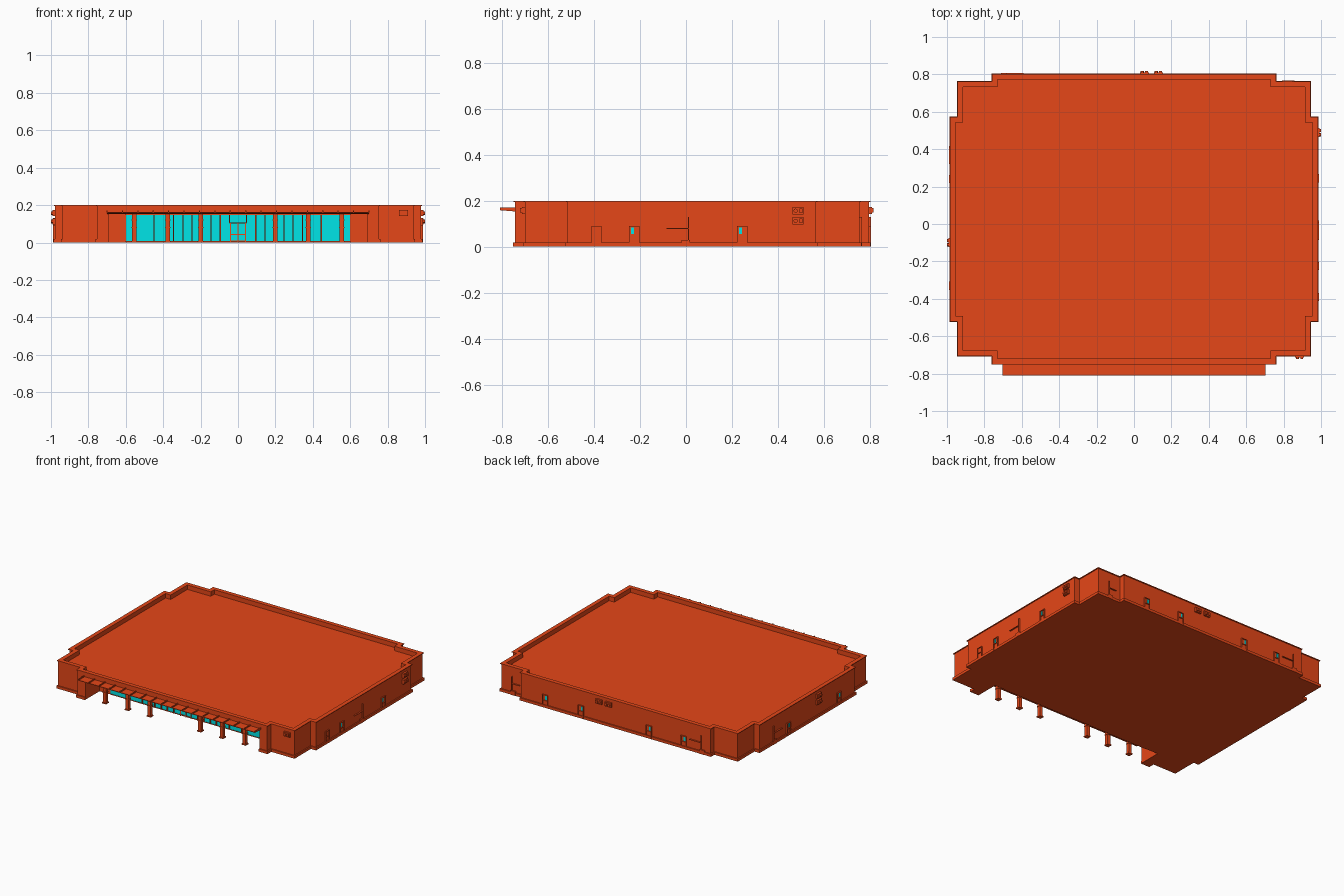
import bpy, bmesh
from math import radians
from mathutils import Matrix

cube = bpy.data.objects.get("Cube")
if cube:
    bpy.data.objects.remove(cube, do_unlink=True)


def material(name, color):
    m = bpy.data.materials.new(name)
    m.use_nodes = True
    m.diffuse_color = color
    m.node_tree.nodes["Principled BSDF"].inputs["Base Color"].default_value = color
    return m


BRICK = material("brick orange", (0.79, 0.063, 0.009, 1))
GLASS = material("cyan glass", (0, 0.8, 0.82, 1))
PORCH_X, PORCH_Y, PORCH_TOP, ROOF = 0.69, -0.585, 0.155, 0.168


def finish(name, bm, mat):
    bmesh.ops.recalc_face_normals(bm, faces=bm.faces)
    mesh = bpy.data.meshes.new(name)
    bm.to_mesh(mesh)
    bm.free()
    mesh.materials.append(mat)
    obj = bpy.data.objects.new(name, mesh)
    bpy.context.collection.objects.link(obj)
    return obj


def box(name, x, y, z, mat=BRICK):
    """Box from (min, max) pairs."""
    bm = bmesh.new()
    bmesh.ops.create_cube(bm, size=1)
    for v in bm.verts:
        v.co = [pair[c > 0] for pair, c in zip((x, y, z), v.co)]
    return finish(name, bm, mat)


def plan(d=0, porch=False):
    """Stepped outline grown by d, with the entrance recess if wanted."""
    a, b, c = 0.753 + d, 0.938 + d, 0.979 + d
    front = [(a, -0.744 - d), (a, -0.701 - d), (b, -0.701 - d), (b, -0.516 - d), (c, -0.516 - d)]
    back = [(c, 0.566 + d), (b, 0.566 + d), (b, 0.756 + d), (a, 0.756 + d), (a, 0.796 + d)]
    half = front + back
    if porch:
        half = [(PORCH_X, PORCH_Y), (PORCH_X, -0.744 - d)] + half
    return half + [(-x, y) for x, y in reversed(half)]


def prism(name, outline, z0, z1, mat=BRICK):
    bm = bmesh.new()
    low = [bm.verts.new((x, y, z0)) for x, y in outline]
    high = [bm.verts.new((x, y, z1)) for x, y in outline]
    bm.faces.new(low)
    bm.faces.new(high)
    for i in range(len(low)):
        bm.faces.new((low[i - 1], low[i], high[i], high[i - 1]))
    return finish(name, bm, mat)


def ring(name, outer, inner, z0, z1):
    bm = bmesh.new()
    loops = [[bm.verts.new((x, y, z)) for x, y in pts]
             for pts, z in ((outer, z0), (outer, z1), (inner, z1), (inner, z0))]
    for k in range(4):
        p, q = loops[k - 1], loops[k]
        for i in range(len(p)):
            bm.faces.new((p[i - 1], p[i], q[i], q[i - 1]))
    return finish(name, bm, BRICK)


# Building shell
prism("base_skirt", plan(0.008, True), 0, 0.019)
prism("walls", plan(0, True), 0.019, PORCH_TOP)
prism("roof_slab", plan(-0.01), PORCH_TOP, ROOF)
ring("parapet", plan(), plan(-0.024), PORCH_TOP, 0.195)
ring("coping", plan(0.006), plan(-0.024), 0.195, 0.2)
box("porch_soffit", (-PORCH_X, PORCH_X), (-0.744, PORCH_Y), (PORCH_TOP - 0.002, PORCH_TOP))

# Canopy with a tapered underside and seam ribs
bm = bmesh.new()
bmesh.ops.create_cube(bm, size=1)
for v in bm.verts:
    tip, top = v.co.y < 0, v.co.z > 0
    v.co = (1.4 * v.co.x, -0.81 if tip else -0.738, 0.163 if top else (0.159 if tip else 0.153))
finish("canopy", bm, BRICK)
for i in range(18):
    x = -0.7 + i * 1.4 / 17
    box("canopy_rib", (x - 0.003, x + 0.003), (-0.81, -0.744), (0.16, 0.171))

# Storefront glazing, mullions and entrance
gy = PORCH_Y - 0.005
box("storefront_glass", (-0.6, 0.6), (gy, PORCH_Y), (0.008, 0.15), GLASS)
for x in [-0.45, 0.445] + [s * (0.045 + 0.05 * i) for s in (-1, 1) for i in range(7)]:
    bottom = 0.105 if abs(x) < 0.05 else 0.006
    box("mullion", (x - 0.003, x + 0.003), (gy - 0.009, gy), (bottom, 0.15))
for z in (0.006, 0.15):
    box("storefront_rail", (-0.602, 0.602), (gy - 0.004, gy), (z - 0.002, z + 0.002))
for x in (-0.041, 0, 0.041):
    box("entrance_stile", (x - 0.003, x + 0.003), (gy - 0.004, gy), (0, 0.102))
for z in (0.008, 0.042):
    box("entrance_rail", (-0.044, 0.044), (gy - 0.004, gy), (z - 0.003, z + 0.003))
box("entrance_lintel", (-0.046, 0.046), (gy - 0.012, gy), (0.101, 0.107))

# Porch columns with foot plates and bands
for side in (-1, 1):
    for x in (0.2, 0.375, 0.555):
        for part, r, z in (("column", 0.012, (0, PORCH_TOP)), ("column_foot", 0.016, (0, 0.008)),
                           ("column_band", 0.015, (0.077, 0.083)), ("column_cap", 0.015, (0.117, 0.124))):
            cx = side * x
            box(part, (cx - r, cx + r), (-0.712 - r, -0.712 + r), z)

# Wall fittings: each wall has an axis, an outward sign and a distance
WALLS = {"right": (0, 1, 0.979), "left": (0, -1, 0.979), "back": (1, 1, 0.796),
         "back_corner": (1, 1, 0.756), "front_corner": (1, -1, 0.701)}


def fitting(name, wall, along, z, depth, mat=BRICK):
    axis, sign, dist = WALLS[wall]
    out = tuple(sorted((sign * (dist - 0.002), sign * (dist + depth))))
    x, y = (out, along) if axis == 0 else (along, out)
    box(name, x, y, z, mat)


def fan(wall, along, z, depth):
    axis, sign, dist = WALLS[wall]
    mid = sign * (dist + depth / 2)
    turn = Matrix.Rotation(radians(90), 4, "Y" if axis == 0 else "X")
    spot = (mid, along, z) if axis == 0 else (along, mid, z)
    bm = bmesh.new()
    bmesh.ops.create_cone(bm, cap_ends=True, segments=12, radius1=0.009, radius2=0.009,
                          depth=depth, matrix=Matrix.Translation(spot) @ turn)
    finish("cooling_fan", bm, BRICK)


def door(wall, c, window=True):
    for side in (-1, 1):
        edge = c + side * 0.02
        fitting("door_jamb", wall, (edge - 0.002, edge + 0.002), (0, 0.09), 0.009)
    for name, z in (("door_head", 0.089), ("door_rail", 0.05)):
        fitting(name, wall, (c - 0.022, c + 0.022), (z - 0.002, z + 0.002), 0.009)
    fitting("door_leaf", wall, (c - 0.018, c + 0.018), (0.002, 0.087), 0.003)
    if window:
        fitting("door_window", wall, (c - 0.015, c - 0.002), (0.056, 0.084), 0.005, GLASS)


def cooler(wall, c, z):
    fitting("cooling_unit", wall, (c - 0.024, c + 0.024), (z, z + 0.032), 0.013)
    fan(wall, c - 0.011, z + 0.016, 0.021)
    fitting("cooling_grille", wall, (c + 0.005, c + 0.019), (z + 0.006, z + 0.026), 0.021)


def pipe(wall, c, run):
    fitting("riser_pipe", wall, (c - 0.002, c + 0.002), (0.03, 0.13), 0.01)
    fitting("branch_pipe", wall, tuple(sorted((c, c + run))), (0.078, 0.082), 0.01)
    fitting("pipe_box", wall, (c - 0.03, c + 0.008), (0, 0.03), 0.01)


for wall, c, window in (("right", -0.39, False), ("right", -0.225, True), ("right", 0.245, True),
                        ("left", 0.24, True), ("left", -0.33, True),
                        ("back", 0.56, True), ("back", 0.275, True), ("back", -0.265, True), ("back", -0.54, True)):
    door(wall, c, window)
for wall, c in (("right", 0.488), ("left", -0.1)):
    for z in (0.097, 0.141):
        cooler(wall, c, z)
for wall, c in (("back", 0.055), ("back", 0.13), ("front_corner", 0.885)):
    cooler(wall, c, 0.142)
for wall, c, run in (("right", 0.01, -0.095), ("left", 0.41, -0.09),
                     ("back", -0.68, 0.09), ("back_corner", 0.85, -0.06)):
    pipe(wall, c, run)
